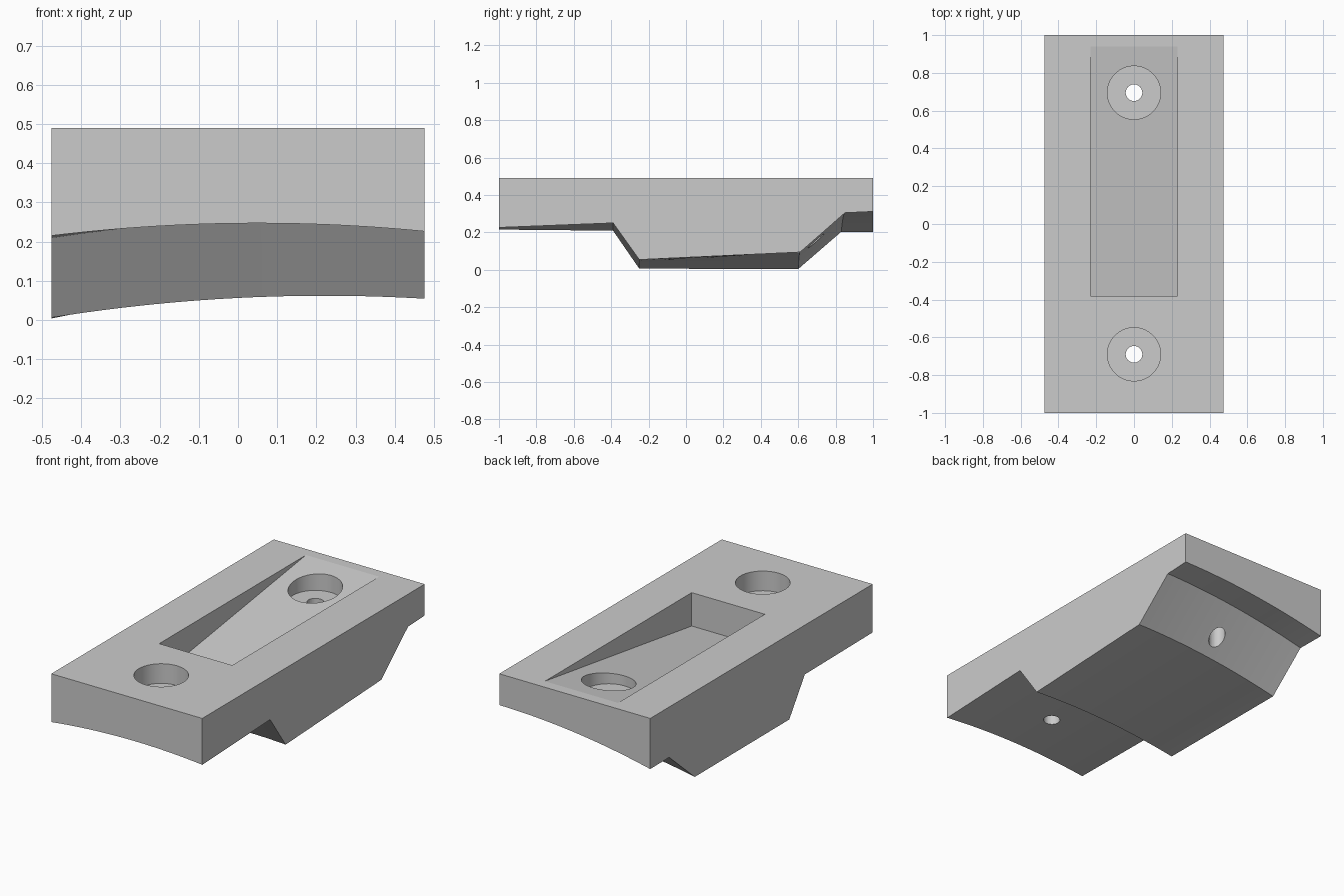
import bpy, bmesh
from mathutils import Matrix

if "Cube" in bpy.data.objects:
    bpy.data.objects.remove(bpy.data.objects["Cube"])

HALF_X, TOP, COLS = 0.475, 0.49, 32
CURVE = 0.115
# stations along the length: y at left side, y at right side, crown height
STATIONS = [(-1, -1, 0.247), (-0.39, -0.39, 0.26), (-0.25, -0.25, 0.062),
            (0.60, 0.61, 0.095), (0.83, 0.85, 0.305), (1, 1, 0.312)]


def make_object(name, bm):
    bmesh.ops.recalc_face_normals(bm, faces=bm.faces)
    mesh = bpy.data.meshes.new(name)
    bm.to_mesh(mesh)
    bm.free()
    obj = bpy.data.objects.new(name, mesh)
    bpy.context.collection.objects.link(obj)
    return obj


def cylinder(name, radius, y, z0, z1, sides):
    bm = bmesh.new()
    bmesh.ops.create_cone(bm, cap_ends=True, segments=sides, radius1=radius,
                          radius2=radius, depth=z1 - z0,
                          matrix=Matrix.Translation((0, y, (z0 + z1) / 2)))
    return make_object(name, bm)


def underside(x, station):
    # arched underside whose crown line runs skewed across the block
    y0, y1, crown = station
    t = (x + HALF_X) / (2 * HALF_X)
    y = y0 + (y1 - y0) * t
    centre = 0.05 + 0.227 * (y + 1)
    return x, y, max(0, crown - CURVE * (x - centre) ** 2)


# mounting block with saddle-shaped underside
bm = bmesh.new()
xs = [-HALF_X + 2 * HALF_X * i / COLS for i in range(COLS + 1)]
rows = [[bm.verts.new(underside(x, s)) for x in xs] for s in STATIONS]
for a, b in zip(rows, rows[1:]):
    for i in range(COLS):
        bm.faces.new((a[i], a[i + 1], b[i + 1], b[i]))
fl, fr, br, bl = [bm.verts.new((sx * HALF_X, sy, TOP))
                  for sx, sy in ((-1, -1), (1, -1), (1, 1), (-1, 1))]
bm.faces.new((fl, fr, br, bl))
bm.faces.new([fl, *rows[0], fr])
bm.faces.new([bl, *rows[-1], br])
bm.faces.new([fl, *[r[0] for r in rows], bl])
bm.faces.new([fr, *[r[-1] for r in rows], br])
block = make_object("mounting_block", bm)

# ramped pocket
bm = bmesh.new()
ramp = [(-0.38, 0.30), (1.079, 0.51), (-0.38, 0.51)]
left = [bm.verts.new((-0.23, y, z)) for y, z in ramp]
right = [bm.verts.new((0.23, y, z)) for y, z in ramp]
bm.faces.new(left)
bm.faces.new(right)
for i in range(3):
    j = (i + 1) % 3
    bm.faces.new((left[i], left[j], right[j], right[i]))
cutters = [make_object("pocket_cutter", bm)]

# counterbored screw holes
for y in (-0.69, 0.695):
    cutters.append(cylinder("counterbore_cutter", 0.141, y, 0.378, 0.6, 64))
    cutters.append(cylinder("screw_hole_cutter", 0.044, y, -0.2, 0.55, 40))

bpy.context.view_layer.objects.active = block
block.select_set(True)
for cutter in cutters:
    cutter.hide_render = True
    mod = block.modifiers.new("cut", 'BOOLEAN')
    mod.operation = 'DIFFERENCE'
    mod.solver = 'EXACT'
    mod.object = cutter
    bpy.ops.object.modifier_apply(modifier=mod.name)
for cutter in cutters:
    bpy.data.objects.remove(cutter)

bpy.ops.object.select_all(action='DESELECT')
block.select_set(True)
bpy.ops.object.shade_smooth_by_angle(angle=0.1)
